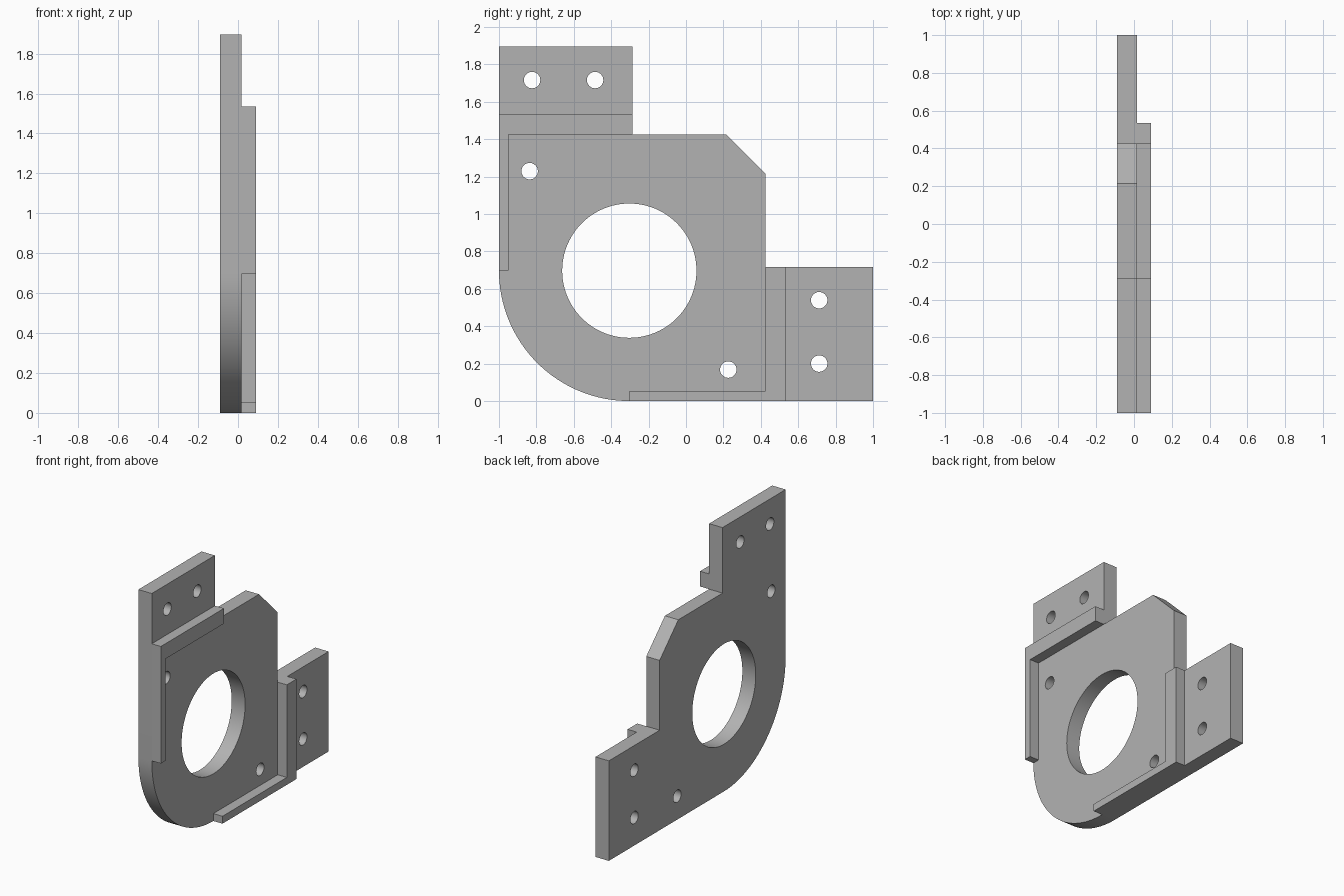
import bpy, bmesh
from math import sin, cos, pi, radians
from mathutils import Vector

cube = bpy.data.objects.get("Cube")
if cube:
    bpy.data.objects.remove(cube, do_unlink=True)

grey = bpy.data.materials.new("plain grey")
grey.use_nodes = True
colour = (0.45, 0.45, 0.45, 1)
grey.diffuse_color = colour
grey.node_tree.nodes["Principled BSDF"].inputs["Base Color"].default_value = colour

BACK, STEP, FACE = -0.089, 0.017, 0.089     # layers along x
CY, CZ, R = -0.303, 0.697, 0.697            # bearing centre and rounded corner
SIDE, TOP, FOOT = 0.425, 1.426, 0.716       # body edge, body top, foot height
TAB, HEIGHT = -0.286, 1.895                 # upper tab edge, full height
RIB = 0.109                                 # wide rib


def arc(y, z, r, start, end, steps):
    return [(y + r * cos(start + (end - start) * i / steps),
             z + r * sin(start + (end - start) * i / steps)) for i in range(steps + 1)]


def circle(y, z, r, steps):
    return arc(y, z, r, 0, 2 * pi, steps)[:-1]


def slab(name, x0, x1, outline, holes=()):
    """Extrude a (y, z) outline with holes from x0 to x1."""
    bm = bmesh.new()
    edges = []
    for loop in (outline, *holes):
        vs = [bm.verts.new((x0, y, z)) for y, z in loop]
        edges += [bm.edges.new((a, b)) for a, b in zip(vs, vs[1:] + vs[:1])]
    bmesh.ops.triangle_fill(bm, use_beauty=True, edges=edges, normal=Vector((1, 0, 0)))
    out = bmesh.ops.extrude_face_region(bm, geom=bm.faces[:], use_keep_orig=True)
    moved = [g for g in out["geom"] if isinstance(g, bmesh.types.BMVert)]
    bmesh.ops.translate(bm, verts=moved, vec=(x1 - x0, 0, 0))
    bmesh.ops.recalc_face_normals(bm, faces=bm.faces[:])
    mesh = bpy.data.meshes.new(name)
    bm.to_mesh(mesh)
    bm.free()
    mesh.materials.append(grey)
    obj = bpy.data.objects.new(name, mesh)
    bpy.context.collection.objects.link(obj)
    bpy.ops.object.select_all(action="DESELECT")
    obj.select_set(True)
    bpy.context.view_layer.objects.active = obj
    bpy.ops.object.shade_smooth_by_angle(angle=radians(30))
    return obj


# Main plate with rounded corner, chamfer, two tabs and all holes
outline = arc(CY, CZ, R, pi, 1.5 * pi, 32) + [
    (1, 0), (1, FOOT), (SIDE, FOOT), (SIDE, 1.216), (0.214, TOP),
    (TAB, TOP), (TAB, HEIGHT), (-1, HEIGHT)]
bolts = [(-0.823, 1.716), (-0.486, 1.716), (-0.836, 1.229),
         (0.226, 0.168), (0.712, 0.539), (0.712, 0.2)]
holes = [circle(CY, CZ, 0.359, 96)] + [circle(y, z, 0.044, 32) for y, z in bolts]
slab("mounting_plate", BACK, STEP, outline, holes)

# L-shaped locating ribs on the raised side
slab("upper_rib", STEP, FACE, [
    (-1, CZ), (-0.948, CZ), (-0.948, TOP), (TAB, TOP),
    (TAB, TOP + RIB), (-1, TOP + RIB)])
slab("lower_rib", STEP, FACE, [
    (CY, 0), (SIDE + RIB, 0), (SIDE + RIB, FOOT), (SIDE, FOOT),
    (SIDE, 0.053), (CY, 0.053)])
